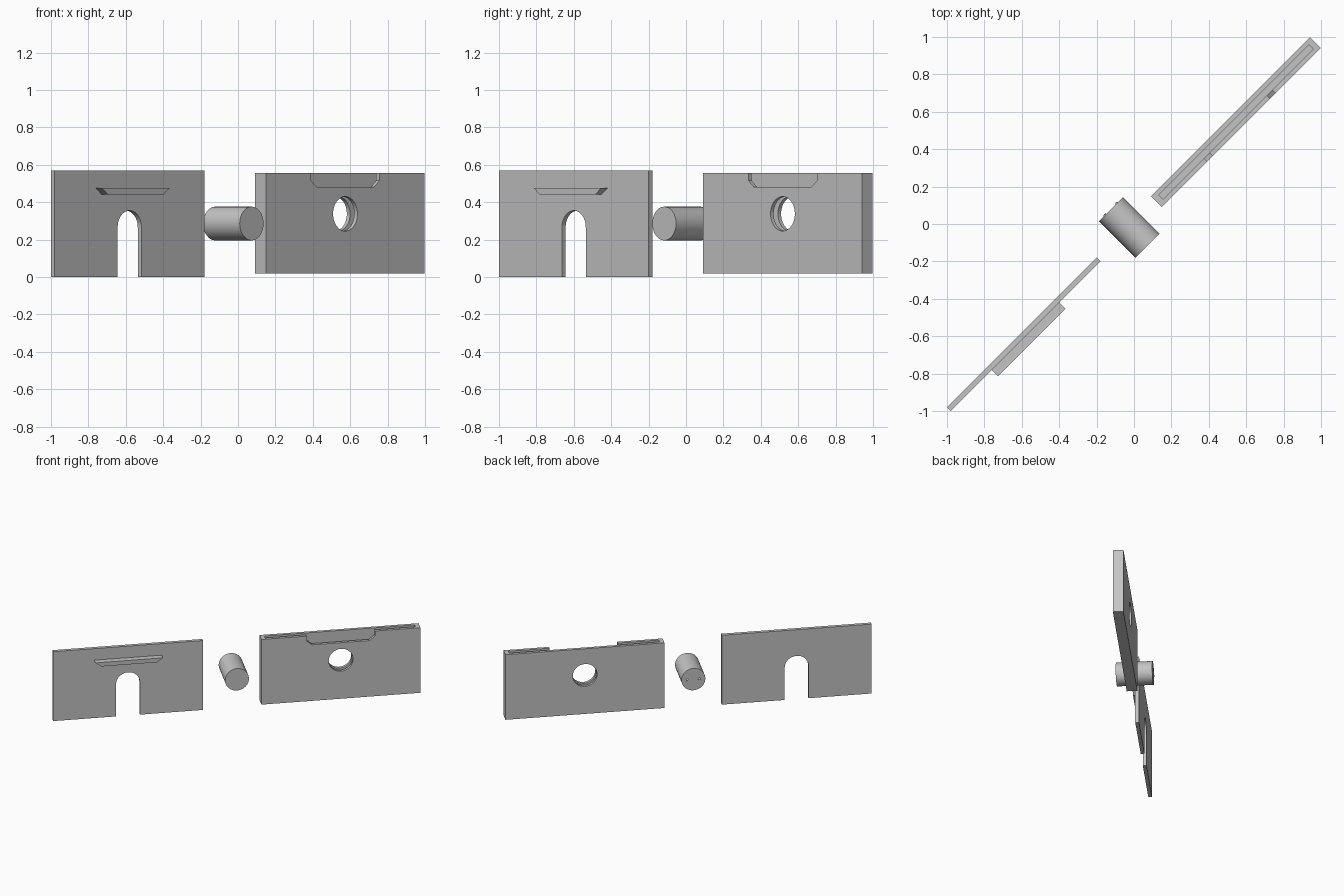
import bpy, bmesh, math
from mathutils import Matrix, Vector

if "Cube" in bpy.data.objects:
    bpy.data.objects.remove(bpy.data.objects["Cube"])

gray = bpy.data.materials.new("plain gray")
gray.use_nodes = True
COLOR = (0.55, 0.55, 0.55, 1)
gray.diffuse_color = COLOR
gray.node_tree.nodes["Principled BSDF"].inputs["Base Color"].default_value = COLOR

# All parts stand along one diagonal: local x runs along it, local -y is the face side
TURN = Matrix.Rotation(math.radians(45), 4, 'Z')


def prism(name, outline, y0, y1):
    """Extrude an x-z outline from y0 to y1."""
    bm = bmesh.new()
    face = bm.faces.new([bm.verts.new((x, y0, z)) for x, z in outline])
    ext = bmesh.ops.extrude_face_region(bm, geom=[face])
    moved = [v for v in ext["geom"] if isinstance(v, bmesh.types.BMVert)]
    bmesh.ops.translate(bm, verts=moved, vec=(0, y1 - y0, 0))
    bmesh.ops.recalc_face_normals(bm, faces=bm.faces)
    mesh = bpy.data.meshes.new(name)
    bm.to_mesh(mesh)
    bm.free()
    mesh.materials.append(gray)
    ob = bpy.data.objects.new(name, mesh)
    ob.matrix_world = TURN
    bpy.context.collection.objects.link(ob)
    return ob


def rect(x0, x1, z0, z1):
    return [(x0, z0), (x1, z0), (x1, z1), (x0, z1)]


def arc(cx, cz, r, start, end, n):
    angles = [math.radians(start + (end - start) * i / n) for i in range(n + 1)]
    return [(cx + r * math.cos(a), cz + r * math.sin(a)) for a in angles]


def circle(cx, cz, r, n=64):
    return arc(cx, cz, r, 0, 360, n)[:-1]


def cut(ob, cutter):
    cutter.hide_render = True
    mod = ob.modifiers.new("cut", 'BOOLEAN')
    mod.object = cutter
    mod.solver = 'EXACT'
    bpy.context.view_layer.objects.active = ob
    bpy.ops.object.modifier_apply(modifier=mod.name)
    bpy.data.objects.remove(cutter)


def smooth(ob):
    bpy.ops.object.select_all(action='DESELECT')
    ob.select_set(True)
    bpy.context.view_layer.objects.active = ob
    bpy.ops.object.shade_smooth_by_angle(angle=math.radians(30))


# Thin sliding plate with an arched slot open at the bottom
PX, R = -0.834, 0.09
arch = [(PX + R, 0)] + arc(PX, 0.265, R, 0, 180, 32) + [(PX - R, 0)]
outline = [(-1.4, 0)] + arch[::-1] + [(-0.268, 0), (-0.268, 0.57), (-1.4, 0.57)]
plate = prism("sliding_plate", outline, -0.014, 0.014)
smooth(plate)

# Finger ledge with slanted ends
prism("finger_ledge", [(PX - 0.255, 0.475), (PX - 0.21, 0.442),
                       (PX + 0.21, 0.442), (PX + 0.255, 0.475)], -0.062, -0.013)

# Thick housing: pocket open at the top, round through hole, notch in the face wall
HX = 0.771
housing = prism("housing", rect(HX - 0.601, HX + 0.601, 0.02, 0.555), -0.04, 0.04)
cut(housing, prism("pocket_cutter", rect(HX - 0.568, HX + 0.568, 0.045, 0.7), -0.016, 0.016))
cut(housing, prism("hole_cutter", circle(HX, 0.338, 0.092), -0.1, 0.1))
notch = [(HX - 0.258, 0.7), (HX - 0.258, 0.515), (HX - 0.216, 0.48),
         (HX + 0.216, 0.48), (HX + 0.258, 0.515), (HX + 0.258, 0.7)]
cut(housing, prism("notch_cutter", notch, -0.1, 0))
smooth(housing)

# Round pin with two small studs on its back end
CX, CZ = -0.031, 0.286
smooth(prism("pin", circle(CX, CZ, R), -0.134, 0.142))
for side, label in ((-1, "right"), (1, "left")):
    bpy.ops.mesh.primitive_uv_sphere_add(segments=16, ring_count=8, radius=0.01)
    stud = bpy.context.object
    stud.name = "pin_stud_" + label
    stud.matrix_world = TURN @ Matrix.Translation(Vector((CX + side * 0.045, 0.14, CZ)))
    stud.data.materials.append(gray)
    smooth(stud)
